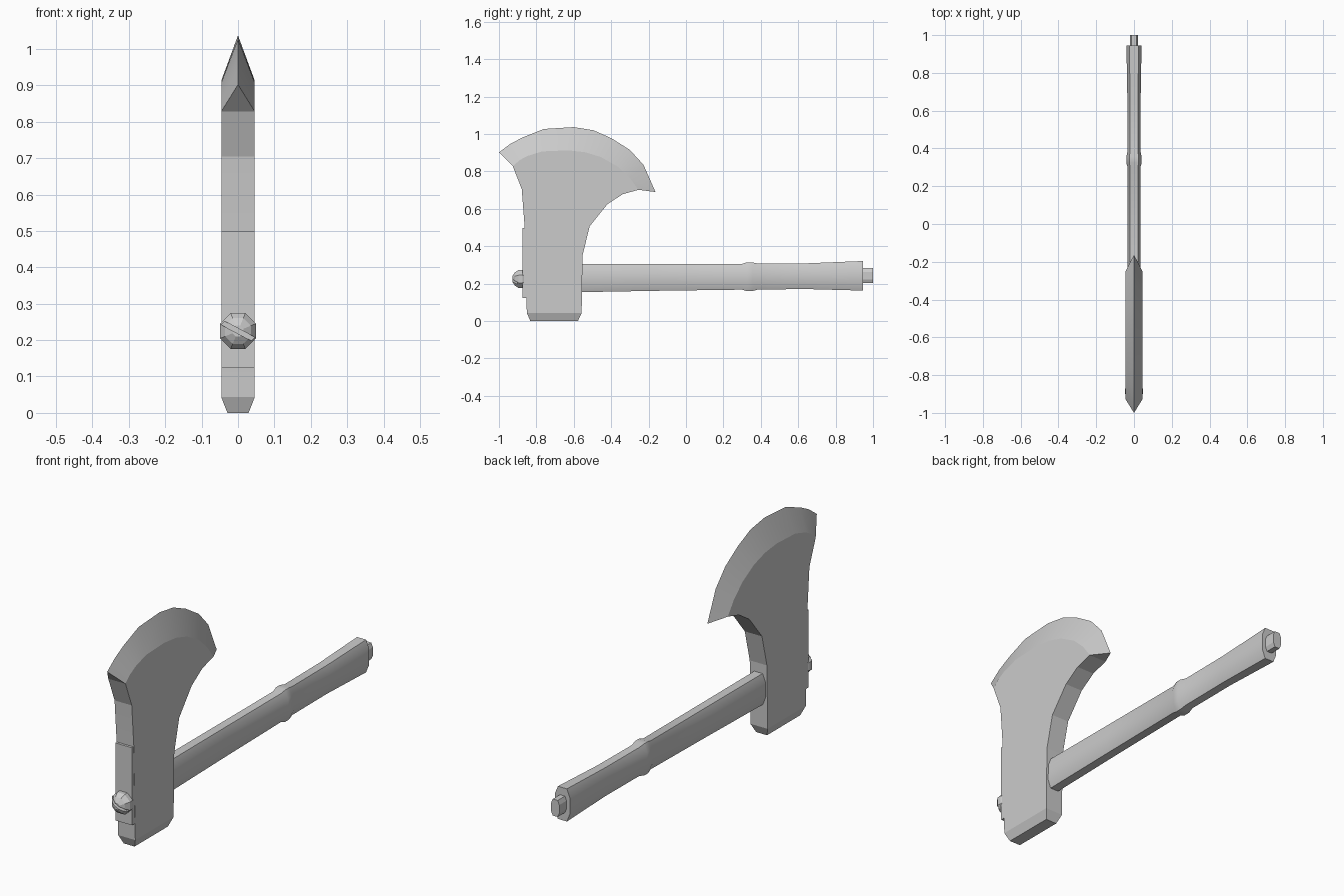
import bpy, math

if "Cube" in bpy.data.objects:
    bpy.data.objects.remove(bpy.data.objects["Cube"])


def make(name, verts, faces, smooth=None):
    me = bpy.data.meshes.new(name)
    me.from_pydata(verts, [], faces)
    ob = bpy.data.objects.new(name, me)
    bpy.context.collection.objects.link(ob)
    bpy.ops.object.select_all(action='DESELECT')
    ob.select_set(True)
    bpy.context.view_layer.objects.active = ob
    bpy.ops.object.mode_set(mode='EDIT')
    bpy.ops.mesh.select_all(action='SELECT')
    bpy.ops.mesh.normals_make_consistent(inside=False)
    bpy.ops.object.mode_set(mode='OBJECT')
    if smooth:
        bpy.ops.object.shade_smooth_by_angle(angle=math.radians(smooth))
    return ob


def loft(name, rings, smooth=None):
    """Skin equal-length rings and cap both ends."""
    n = len(rings[0])
    verts = [v for r in rings for v in r]
    faces = [(i * n + j, i * n + (j + 1) % n, (i + 1) * n + (j + 1) % n, (i + 1) * n + j)
             for i in range(len(rings) - 1) for j in range(n)]
    faces += [tuple(range(n)), tuple(range(len(verts) - n, len(verts)))]
    return make(name, verts, faces, smooth)


def grip_ring(y, z, w, h):
    q = [(.6, 1), (1, .5), (1, -.5), (.6, -1)]
    q += [(-a, b) for a, b in reversed(q)]
    return [(a * w, y, z + b * h) for a, b in q]


# Axe head: flat cheeks, with a bevel running up to the cutting edge
T = 0.046
edge = [(-1, .902), (-.94, .947), (-.873, .982), (-.76, 1.027), (-.60, 1.037), (-.494, 1.02),
        (-.398, .977), (-.30, .915), (-.227, .835), (-.163, .69)]
shoulder = [(-.926, .828), (-.89, .86), (-.85, .882), (-.77, .907), (-.63, .913), (-.54, .903),
            (-.455, .877), (-.365, .826), (-.30, .765), (-.254, .702)]
lower = [(-.339, .678), (-.42, .625), (-.515, .507), (-.553, .352), (-.558, .043),
         (-.851, .043), (-.862, .497), (-.878, .705)]
foot = [(-.578, 0), (-.832, 0)]
cheek = shoulder + lower
n, k = len(cheek), len(shoulder)
verts = [(s * T, y, z) for s in (1, -1) for y, z in cheek]
E = len(verts)
verts += [(0, y, z) for y, z in edge]
F = len(verts)
verts += [(s * .029, y, z) for s in (1, -1) for y, z in foot]
faces = []
b0, b1 = k + 4, k + 5
for side in (0, 1):
    o = side * n
    faces.append(tuple(o + i for i in range(n)))
    faces += [(o + i, o + i + 1, E + i + 1, E + i) for i in range(k - 1)]
    faces.append((o + b0, o + b1, F + side * 2 + 1, F + side * 2))
for i in range(k - 1, n):
    if i != b0:
        j = (i + 1) % n
        faces.append((i, j, n + j, n + i))
faces += [(0, n, E), (k - 1, n + k - 1, E + k - 1),
          (b0, n + b0, F + 2, F), (b1, n + b1, F + 3, F + 1),
          (F, F + 1, F + 3, F + 2)]
make("axe_head", verts, faces, 12)

# Plate on the front of the head
loft("front_plate", [[(-.045, y, .123), (.045, y, .123), (.045, y, .498), (-.045, y, .498)]
                     for y in (-.84, -.874)])

# Handle with a swollen ring and flared end
loft("handle", [grip_ring(*p) for p in (
    (-.60, .23, .037, .076), (-.15, .234, .035, .072), (.30, .237, .034, .069),
    (.325, .237, .041, .077), (.355, .237, .041, .077), (.385, .238, .034, .069),
    (.65, .24, .035, .069), (.945, .242, .040, .079))], 40)

# Small stub at the end of the handle
loft("handle_stub", [grip_ring(.92, .243, .022, .04), grip_ring(1.0, .243, .022, .04)])

# Domed screw head with a slanted slot
dome = [[(r * math.cos(math.pi / 8 + i * math.pi / 4), y,
          .225 + r * math.sin(math.pi / 8 + i * math.pi / 4)) for i in range(8)]
        for y, r in ((-.86, .045), (-.875, .053), (-.895, .053), (-.915, .038), (-.928, .016))]
screw = loft("screw", dome)
bpy.ops.mesh.primitive_cube_add(size=1, location=(0, -.925, .225),
                                rotation=(0, math.radians(28), 0))
cutter = bpy.context.object
cutter.name = "slot_cutter"
cutter.scale = (.2, .05, .013)
cutter.hide_render = True
mod = screw.modifiers.new("slot", 'BOOLEAN')
mod.operation = 'DIFFERENCE'
mod.solver = 'EXACT'
mod.object = cutter
bpy.context.view_layer.objects.active = screw
bpy.ops.object.modifier_apply(modifier="slot")
bpy.data.objects.remove(cutter)
